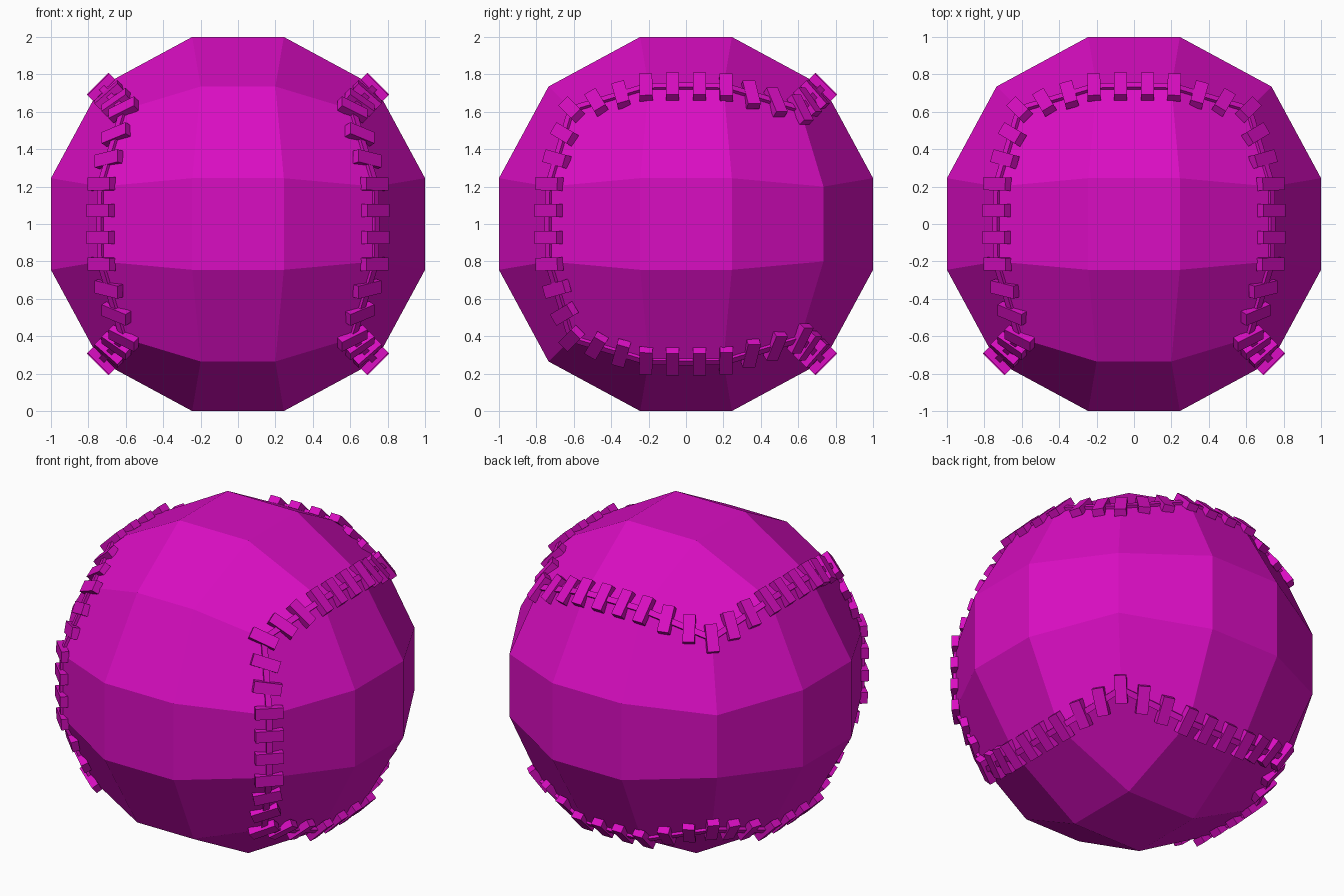
import bpy
import bmesh
from mathutils import Matrix, Vector

default = bpy.data.objects.get("Cube")
if default:
    bpy.data.objects.remove(default, do_unlink=True)

# One colour for everything
magenta = bpy.data.materials.new("magenta")
magenta.use_nodes = True
colour = (0.70, 0.004, 0.54, 1)
magenta.diffuse_color = colour
magenta.node_tree.nodes["Principled BSDF"].inputs["Base Color"].default_value = colour

CENTRE = Vector((0, 0, 1))
CORNER = 0.611            # cube corner coordinate on the ball
EDGE, EDGE_IN = 0.735, 0.2  # cube edge points
FACE_IN = 0.245           # inner points of each cube face
STITCHES_PER_EDGE = 9


def make_object(name, bm):
    mesh = bpy.data.meshes.new(name)
    bmesh.ops.recalc_face_normals(bm, faces=bm.faces)
    bm.to_mesh(mesh)
    bm.free()
    mesh.materials.append(magenta)
    obj = bpy.data.objects.new(name, mesh)
    obj.location = CENTRE
    bpy.context.collection.objects.link(obj)
    return obj


def add_box(bm, pos, along, size):
    """Box at pos; size is (along the seam, across it, outward)."""
    x = along.normalized()
    z = (pos - x * pos.dot(x)).normalized()
    y = z.cross(x)
    frame = Matrix((x, y, z)).transposed().to_4x4()
    bmesh.ops.create_cube(
        bm, size=1,
        matrix=Matrix.Translation(pos) @ frame @ Matrix.Diagonal((*size, 1)))


# Ball: a cube cut in three each way and rounded out
bm = bmesh.new()
bmesh.ops.create_cube(bm, size=2)
bmesh.ops.subdivide_edges(bm, edges=bm.edges[:], cuts=2, use_grid_fill=True)
outer_inner = {1: (1, FACE_IN), 2: (EDGE, EDGE_IN), 3: (CORNER, 0)}
for v in bm.verts:
    outer, inner = outer_inner[sum(abs(c) > 0.9 for c in v.co)]
    v.co = [(outer if abs(c) > 0.9 else inner) * (1 if c > 0 else -1) for c in v.co]
make_object("ball", bm)

# Seam: a closed loop along eight of the cube's edges
loop = [Vector(c) for c in (
    (1, -1, -1), (1, -1, 1), (1, 1, 1), (-1, 1, 1),
    (-1, -1, 1), (-1, -1, -1), (-1, 1, -1), (1, 1, -1))]
count = len(loop)
directions = [(loop[(i + 1) % count] - loop[i]) / 2 for i in range(count)]

samples = []  # (position, tangent) of each stitch
for i, start in enumerate(loop):
    d = directions[i]
    end = loop[(i + 1) % count]
    middle = (start + end) / 2 * EDGE
    points = [start * CORNER, middle - d * EDGE_IN, middle + d * EDGE_IN, end * CORNER]
    tangents = [(directions[i - 1] + d).normalized(), d, d,
                (d + directions[(i + 1) % count]).normalized()]
    lengths = [(b - a).length for a, b in zip(points, points[1:])]
    for k in range(STITCHES_PER_EDGE):
        s = sum(lengths) * k / STITCHES_PER_EDGE
        seg = 0
        while s > lengths[seg]:
            s -= lengths[seg]
            seg += 1
        t = s / lengths[seg]
        samples.append((points[seg].lerp(points[seg + 1], t),
                        tangents[seg].lerp(tangents[seg + 1], t)))

# Stitches: one bar across the seam at each sample
bm = bmesh.new()
for pos, tangent in samples:
    add_box(bm, pos, tangent, (0.07, 0.165, 0.045))
make_object("stitches", bm)

# Cord: thin links joining neighbouring stitches
bm = bmesh.new()
for (a, _), (b, _) in zip(samples, samples[1:] + samples[:1]):
    add_box(bm, (a + b) / 2, b - a, ((b - a).length, 0.035, 0.025))
make_object("seam_cord", bm)
